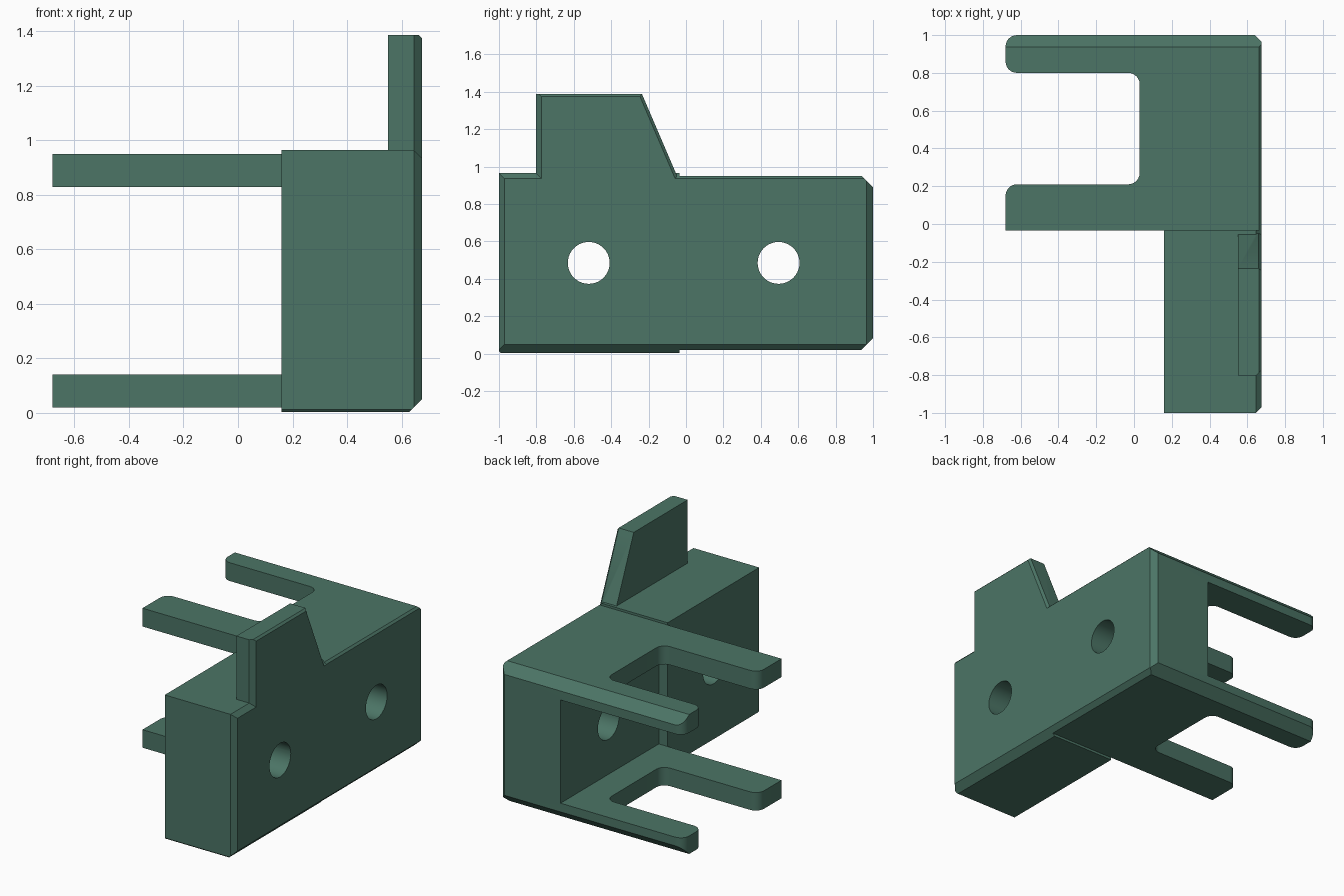
import bpy, bmesh, math
from mathutils import Vector

if "Cube" in bpy.data.objects:
    bpy.data.objects.remove(bpy.data.objects["Cube"])

green = bpy.data.materials.new("muted green")
green.diffuse_color = (0.072, 0.178, 0.133, 1)
green.use_nodes = True
green.node_tree.nodes["Principled BSDF"].inputs["Base Color"].default_value = green.diffuse_color

AXES = {"x": (1, 0, 0), "y": (0, 1, 0), "z": (0, 0, 1)}


def finish(bm, name):
    bmesh.ops.recalc_face_normals(bm, faces=bm.faces)
    mesh = bpy.data.meshes.new(name)
    bm.to_mesh(mesh)
    bm.free()
    mesh.materials.append(green)
    ob = bpy.data.objects.new(name, mesh)
    bpy.context.collection.objects.link(ob)
    return ob


def prism(points, axis, lo, hi):
    """Extrude a flat outline: (x, y) along z, or (y, z) along x."""
    bm = bmesh.new()
    place = (lambda p: (p[0], p[1], lo)) if axis == "z" else (lambda p: (lo, p[0], p[1]))
    face = bm.faces.new([bm.verts.new(place(p)) for p in points])
    new = bmesh.ops.extrude_face_region(bm, geom=[face])["geom"]
    bmesh.ops.translate(bm, vec=Vector(AXES[axis]) * (hi - lo),
                        verts=[v for v in new if isinstance(v, bmesh.types.BMVert)])
    bmesh.ops.recalc_face_normals(bm, faces=bm.faces)
    return bm


def box(x0, x1, y0, y1, z0, z1):
    return prism([(x0, y0), (x1, y0), (x1, y1), (x0, y1)], "z", z0, z1)


def chop(bm, point, normal):
    """Slice off everything past a plane and cap the cut."""
    cut = bmesh.ops.bisect_plane(bm, geom=bm.verts[:] + bm.edges[:] + bm.faces[:], dist=1e-6,
                                 plane_co=point, plane_no=normal, clear_outer=True)["geom_cut"]
    bmesh.ops.edgeloop_fill(bm, edges=[e for e in cut if isinstance(e, bmesh.types.BMEdge)])


def outline(points, steps=6):
    """Outline whose corners (x, y, radius) are rounded where radius > 0."""
    out = []
    for i, (x, y, r) in enumerate(points):
        p = Vector((x, y))
        if r == 0:
            out.append(p)
            continue
        a = (Vector(points[i - 1][:2]) - p).normalized()
        b = (Vector(points[(i + 1) % len(points)][:2]) - p).normalized()
        for k in range(steps + 1):
            t = math.pi / 2 * k / steps
            out.append(p + r * (a + b) - r * (b * math.cos(t) + a * math.sin(t)))
    return out


def boolean(target, other, operation):
    mod = target.modifiers.new(operation.lower(), "BOOLEAN")
    mod.object, mod.operation, mod.solver = other, operation, "EXACT"
    with bpy.context.temp_override(object=target, active_object=target):
        bpy.ops.object.modifier_apply(modifier=mod.name)
    bpy.data.objects.remove(other)


X = 0.675   # outer mounting face

# Solid block at the front, with eased outer edges
bm = box(0.16, X, -1, -0.035, 0.004, 0.965)
chop(bm, (X, 0, 0.935), (1, 0, 1))
chop(bm, (X, 0, 0.05), (1, 0, -1))
chop(bm, (X, -0.97, 0), (1, -1, 0))
chop(bm, (0, -1, 0.012), (0, -1, -1))
body = finish(bm, "mounting_body")

# Upright tab with a sloping rear edge
bm = prism([(-0.803, 0.5), (-0.803, 1.387), (-0.235, 1.387), (-0.05, 0.955), (-0.05, 0.5)],
           "x", 0.55, X)
chop(bm, (X, -0.773, 0), (1, -1, 0))
chop(bm, (X, 0, 1.374), (1, 0, 1))
slope = Vector((0, 0.432, 0.185)).normalized()
chop(bm, Vector((X, -0.235, 1.387)) - slope * 0.015, slope + Vector((1, 0, 0)))
tab = finish(bm, "upright_tab")

# Forked bracket at the back: rounded fork outline, eased edges
R = 0.06
fork = outline([(X, -0.035, 0), (X, 1, 0), (-0.68, 1, R), (-0.68, 0.80, R), (0.03, 0.80, R),
                (0.03, 0.21, R), (-0.68, 0.21, R), (-0.68, -0.035, 0)])
bm = prism(fork, "z", 0.02, 0.95)
chop(bm, (X, 0.965, 0), (1, 1, 0))
chop(bm, (X, 0, 0.937), (1, 0, 1))
chop(bm, (X, 0, 0.05), (1, 0, -1))
chop(bm, (0, 1, 0.888), (0, 1, 1))
chop(bm, (0, 1, 0.082), (0, 1, -1))
bracket = finish(bm, "forked_bracket")

# Open space between the upper and lower forks
boolean(bracket, finish(box(-1, 0.225, -0.5, 1.5, 0.14, 0.828), "fork_gap"), "DIFFERENCE")

boolean(body, tab, "UNION")
boolean(body, bracket, "UNION")

# Two bolt holes through the mounting face
for y in (-0.52, 0.495):
    circle = [(y + 0.112 * math.cos(a), 0.485 + 0.112 * math.sin(a))
              for a in (math.tau * i / 40 for i in range(40))]
    boolean(body, finish(prism(circle, "x", 0, 1), "bolt_hole"), "DIFFERENCE")

# Smooth the rounded corners and holes, keep the edges crisp
bpy.context.view_layer.objects.active = body
body.select_set(True)
bpy.ops.object.shade_smooth_by_angle(angle=math.radians(25))
